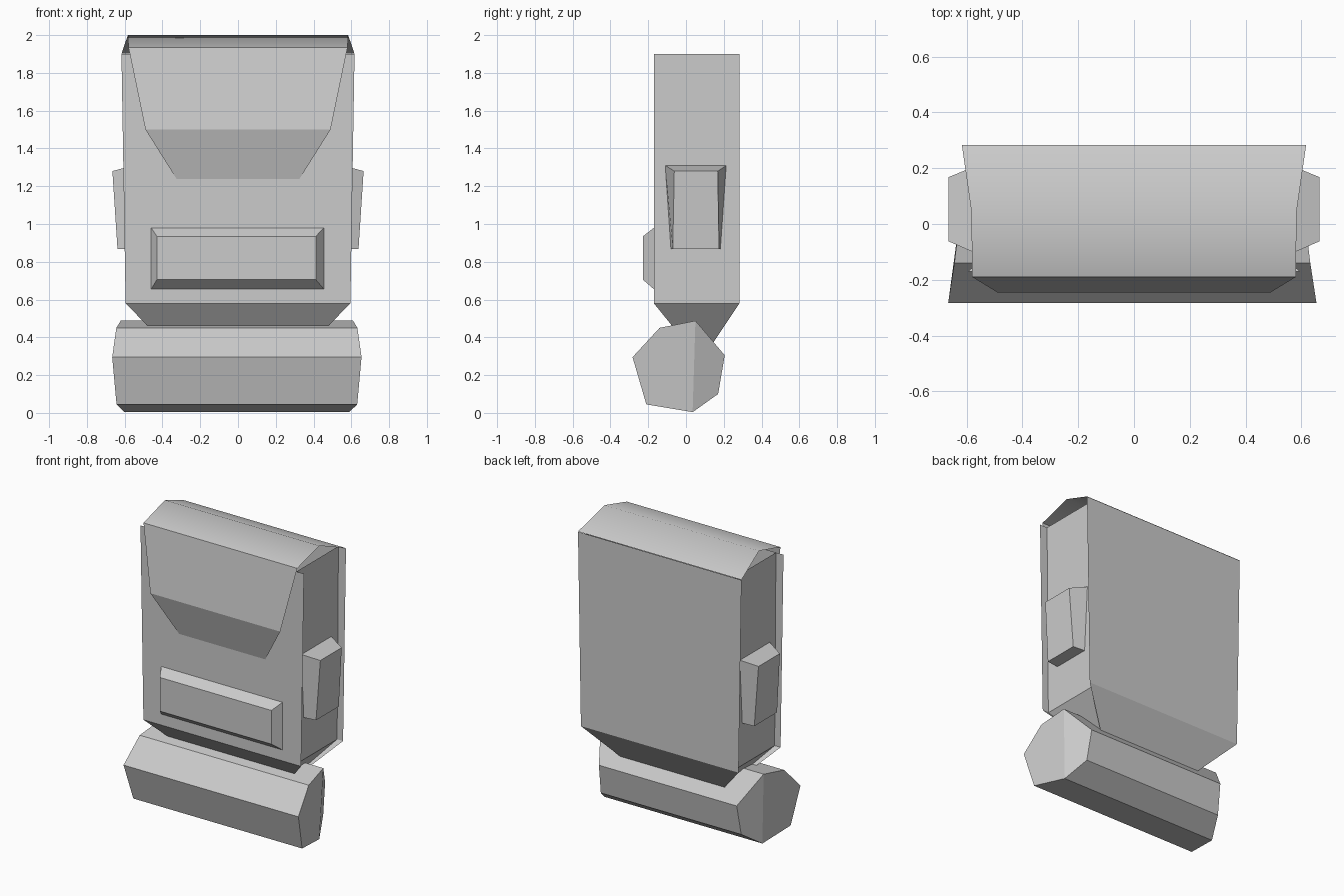
import bpy, bmesh

if "Cube" in bpy.data.objects:
    bpy.data.objects.remove(bpy.data.objects["Cube"])


def build(name, quads, smooth=()):
    """Make an object from a list of polygons; shared corners are welded."""
    bm = bmesh.new()
    for i, poly in enumerate(quads):
        f = bm.faces.new([bm.verts.new(p) for p in poly])
        f.smooth = i in smooth
    bmesh.ops.remove_doubles(bm, verts=bm.verts, dist=0.0005)
    me = bpy.data.meshes.new(name)
    bm.to_mesh(me)
    bm.free()
    ob = bpy.data.objects.new(name, me)
    bpy.context.collection.objects.link(ob)
    return ob


def strip(sections):
    """Quads across x between successive (half_width, y, z) sections."""
    return [[(-a[0], a[1], a[2]), (-b[0], b[1], b[2]),
             (b[0], b[1], b[2]), (a[0], a[1], a[2])]
            for a, b in zip(sections, sections[1:])]


def raised_pad(name, base, top):
    """Open-backed pad: top face plus sloped walls down to the base outline."""
    n = len(base)
    walls = [[base[i], base[(i + 1) % n], top[(i + 1) % n], top[i]] for i in range(n)]
    return build(name, walls + [top])


# Pack body: front and back panels overhang the inset side panels
FRONT, BACK = -0.17, 0.283
build("front_panel", strip([(0.617, FRONT, 1.9), (0.595, FRONT, 0.58), (0.39, 0.0, 0.37)]))
build("back_panel", strip([(0.39, 0.143, 0.37), (0.595, BACK, 0.58), (0.617, BACK, 1.9)]))
for side, s in (("right", 1), ("left", -1)):
    upper = [(s * 0.56, FRONT, 1.9), (s * 0.55, FRONT, 0.58),
             (s * 0.55, BACK, 0.58), (s * 0.56, BACK, 1.9)]
    lower = [upper[1], (s * 0.37, 0.0, 0.37), (s * 0.37, 0.143, 0.37), upper[2]]
    build(side + "_side_panel", [q if s > 0 else q[::-1] for q in (upper, lower)])

# Lid: open sheet over the top and down the front
build("lid", strip([(0.617, BACK, 1.902), (0.583, 0.045, 2.0), (0.58, -0.19, 1.935),
                    (0.49, -0.245, 1.5), (0.325, FRONT, 1.238)]), smooth=(0, 1))

# Front pocket
raised_pad("front_pocket",
           [(-0.46, FRONT, 0.655), (0.455, FRONT, 0.655),
            (0.455, FRONT, 0.98), (-0.46, FRONT, 0.98)],
           [(-0.43, -0.228, 0.705), (0.412, -0.228, 0.705),
            (0.412, -0.228, 0.935), (-0.43, -0.228, 0.935)])

# Side pockets
for side, s in (("right", 1), ("left", -1)):
    base = [(s * 0.552, -0.08, 0.868), (s * 0.552, 0.182, 0.868),
            (s * 0.555, 0.213, 1.31), (s * 0.555, -0.11, 1.31)]
    top = [(s * 0.638, -0.07, 0.868), (s * 0.638, 0.175, 0.868),
           (s * 0.665, 0.168, 1.28), (s * 0.665, -0.062, 1.28)]
    if s < 0:
        base, top = base[::-1], top[::-1]
    raised_pad(side + "_side_pocket", base, top)

# Bedroll: seven-sided roll with ends that bend back towards the pack
ring = [(0.66, -0.283, 0.295), (0.637, -0.21, 0.045), (0.595, 0.035, 0.004),
        (0.53, 0.17, 0.1), (0.52, 0.205, 0.305), (0.615, 0.05, 0.488), (0.638, -0.14, 0.45)]
quads = strip(ring + ring[:1])
for s in (1, -1):
    pts = [(s * x - 0.006, y, z) for x, y, z in ring]
    ends = [[pts[i] for i in (0, 1, 2, 5, 6)], [pts[i] for i in (2, 3, 4, 5)]]
    quads += [[(x + 0.006, y, z) for x, y, z in (e if s > 0 else e[::-1])] for e in ends]
roll = build("bedroll", quads)
roll.location.x = -0.006
